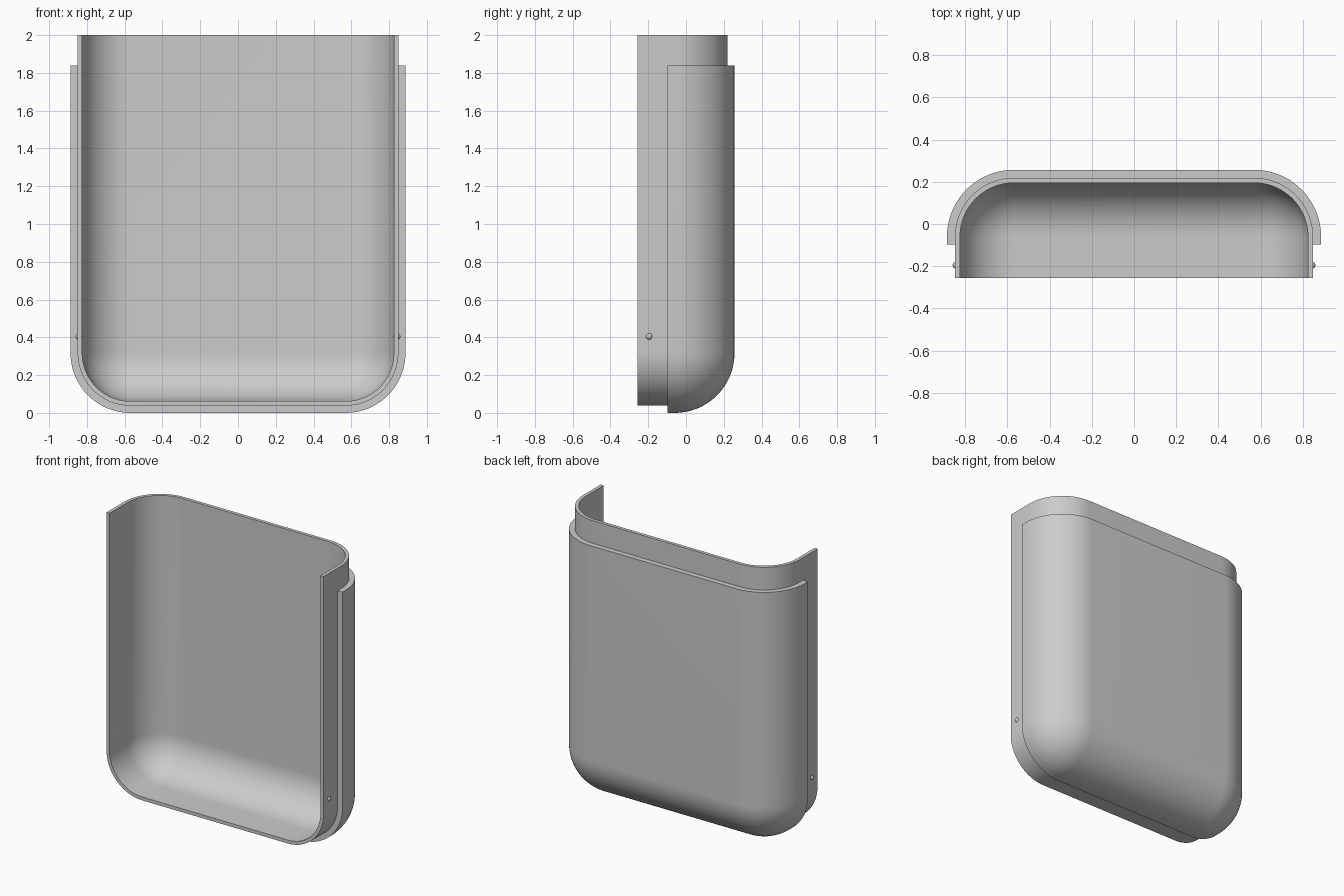
import bpy, bmesh, math

cube = bpy.data.objects.get("Cube")
if cube:
    bpy.data.objects.remove(cube, do_unlink=True)

# Shared corner centre for all nested shell surfaces
CX, CY, CZ = 0.57, -0.06, 0.317
SEGS = 20

grey = bpy.data.materials.new("plain grey")
grey.use_nodes = True
grey.diffuse_color = (0.6, 0.6, 0.6, 1)
grey.node_tree.nodes["Principled BSDF"].inputs["Base Color"].default_value = (0.6, 0.6, 0.6, 1)


def finish(obj):
    obj.data.materials.append(grey)
    bpy.ops.object.select_all(action='DESELECT')
    obj.select_set(True)
    bpy.context.view_layer.objects.active = obj
    bpy.ops.object.shade_smooth_by_angle(angle=math.radians(30))


def outline(radius, y, top):
    """U-shaped path, from the top of one side around the bottom to the other."""
    arc = [i * math.pi / 2 / SEGS for i in range(SEGS + 1)]
    half = [(CX + radius * math.cos(a), CZ - radius * math.sin(a)) for a in arc]
    half = [(CX + radius, top)] + half
    pts = [(-x, z) for x, z in half] + half[::-1]
    return [(x, y, z) for x, z in pts]


def surface_profile(radius, front):
    """Offset radius and depth, from the back panel to the front edge."""
    arc = [i * math.pi / 2 / SEGS for i in range(SEGS + 1)]
    bend = [(radius * math.sin(a), CY + radius * math.cos(a)) for a in arc]
    return bend + [(radius, front)]


def make_shell(name, inner, outer, front, top):
    profile = surface_profile(inner, front) + surface_profile(outer, front)[::-1]
    bm = bmesh.new()
    rows = [[bm.verts.new(p) for p in outline(r, y, top)] for r, y in profile]
    for a, b in zip(rows, rows[1:]):
        for i in range(len(a) - 1):
            bm.faces.new((a[i], a[i + 1], b[i + 1], b[i]))
    # Back panel, inside and outside, then the flat top rim
    bm.faces.new(rows[0])
    bm.faces.new(rows[-1][::-1])
    bm.faces.new([r[0] for r in rows] + [r[-1] for r in reversed(rows)])
    bmesh.ops.remove_doubles(bm, verts=bm.verts, dist=0.0001)
    bmesh.ops.recalc_face_normals(bm, faces=bm.faces)
    mesh = bpy.data.meshes.new(name)
    bm.to_mesh(mesh)
    bm.free()
    obj = bpy.data.objects.new(name, mesh)
    bpy.context.collection.objects.link(obj)
    finish(obj)


# Thin inner tray, and the shorter cover wrapped around it
make_shell("inner_tray", 0.255, 0.279, -0.257, 2.0)
make_shell("outer_cover", 0.27, 0.317, -0.098, 1.84)

# Small locating bumps on both sides
for side, name in ((1, "left_bump"), (-1, "right_bump")):
    bpy.ops.mesh.primitive_uv_sphere_add(segments=24, ring_count=12, radius=0.018,
                                         location=(side * 0.842, -0.195, 0.405))
    bump = bpy.context.object
    bump.name = name
    finish(bump)
